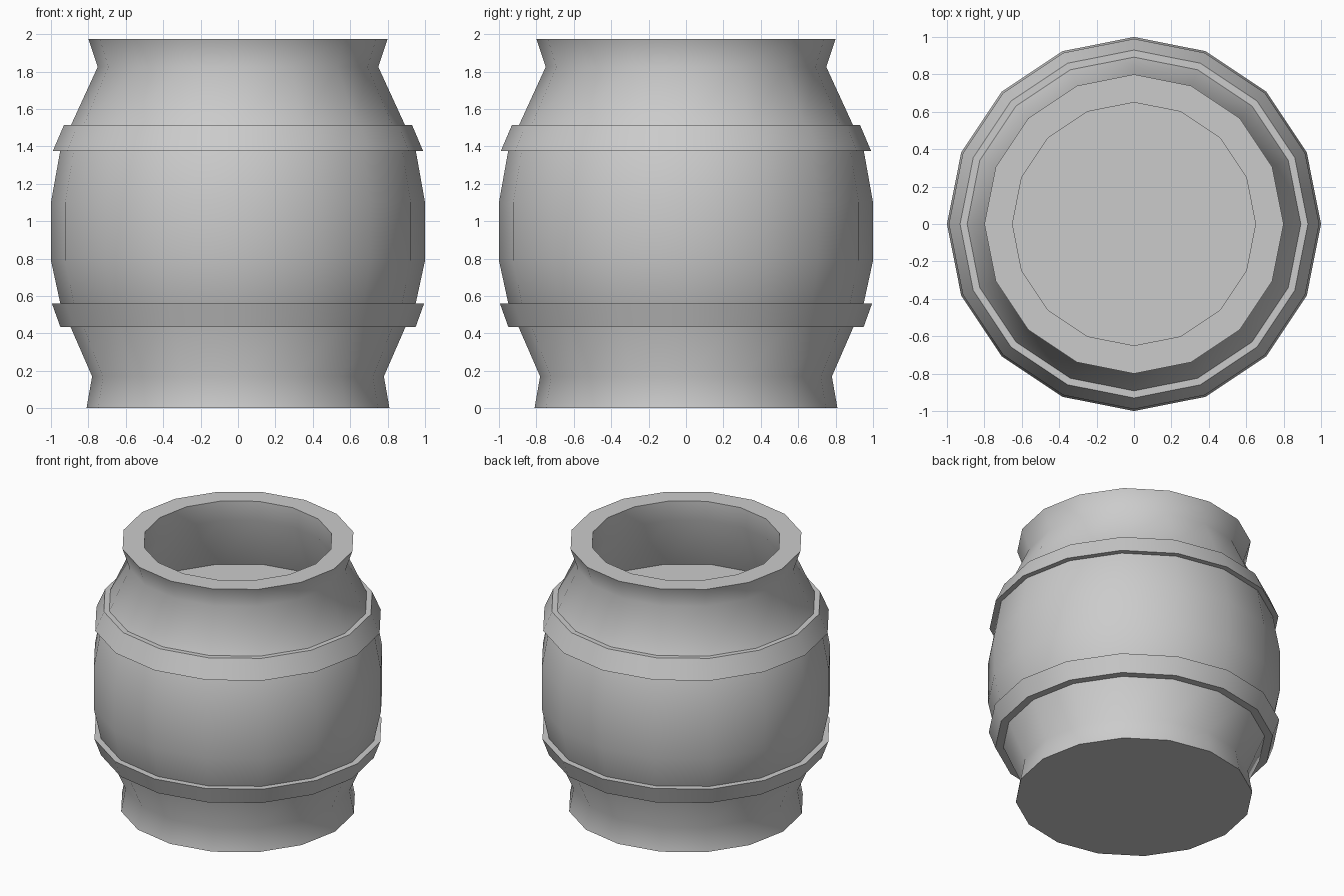
import bpy, bmesh
from math import cos, sin, tau, radians

if "Cube" in bpy.data.objects:
    bpy.data.objects.remove(bpy.data.objects["Cube"])

SIDES = 16


def lathe(name, profile, closed=False, angle=50):
    """Spin an (r, z) profile round z; open profiles get end caps."""
    bm = bmesh.new()
    rings = [[bm.verts.new((r * cos(tau * i / SIDES), r * sin(tau * i / SIDES), z))
              for i in range(SIDES)] for r, z in profile]
    pairs = list(zip(rings, rings[1:]))
    if closed:
        pairs.append((rings[-1], rings[0]))
    for a, b in pairs:
        for i in range(SIDES):
            j = (i + 1) % SIDES
            bm.faces.new((a[i], a[j], b[j], b[i]))
    if not closed:
        bm.faces.new(rings[0][::-1])
        bm.faces.new(rings[-1])
    bmesh.ops.recalc_face_normals(bm, faces=bm.faces)
    mesh = bpy.data.meshes.new(name)
    bm.to_mesh(mesh)
    bm.free()
    obj = bpy.data.objects.new(name, mesh)
    bpy.context.collection.objects.link(obj)
    bpy.ops.object.select_all(action='DESELECT')
    obj.select_set(True)
    bpy.context.view_layer.objects.active = obj
    bpy.ops.object.shade_smooth_by_angle(angle=radians(angle))
    return obj


# Barrel: outer wall, flat rim, undercut mouth and inner floor
lathe("barrel_body", [
    (0.81, 0), (0.78, 0.17), (0.95, 0.56), (1.0, 0.79), (1.0, 1.10),
    (0.95, 1.38), (0.89, 1.52), (0.75, 1.825), (0.80, 1.975),
    (0.65, 1.975), (0.65, 1.83), (0.82, 1.42)])

# Hoops: slanted bands overlapping the wall
lathe("upper_hoop", [(0.99, 1.375), (0.93, 1.515), (0.87, 1.515), (0.93, 1.375)], closed=True, angle=30)
lathe("lower_hoop", [(0.95, 0.435), (0.995, 0.56), (0.93, 0.56), (0.88, 0.435)], closed=True, angle=30)
